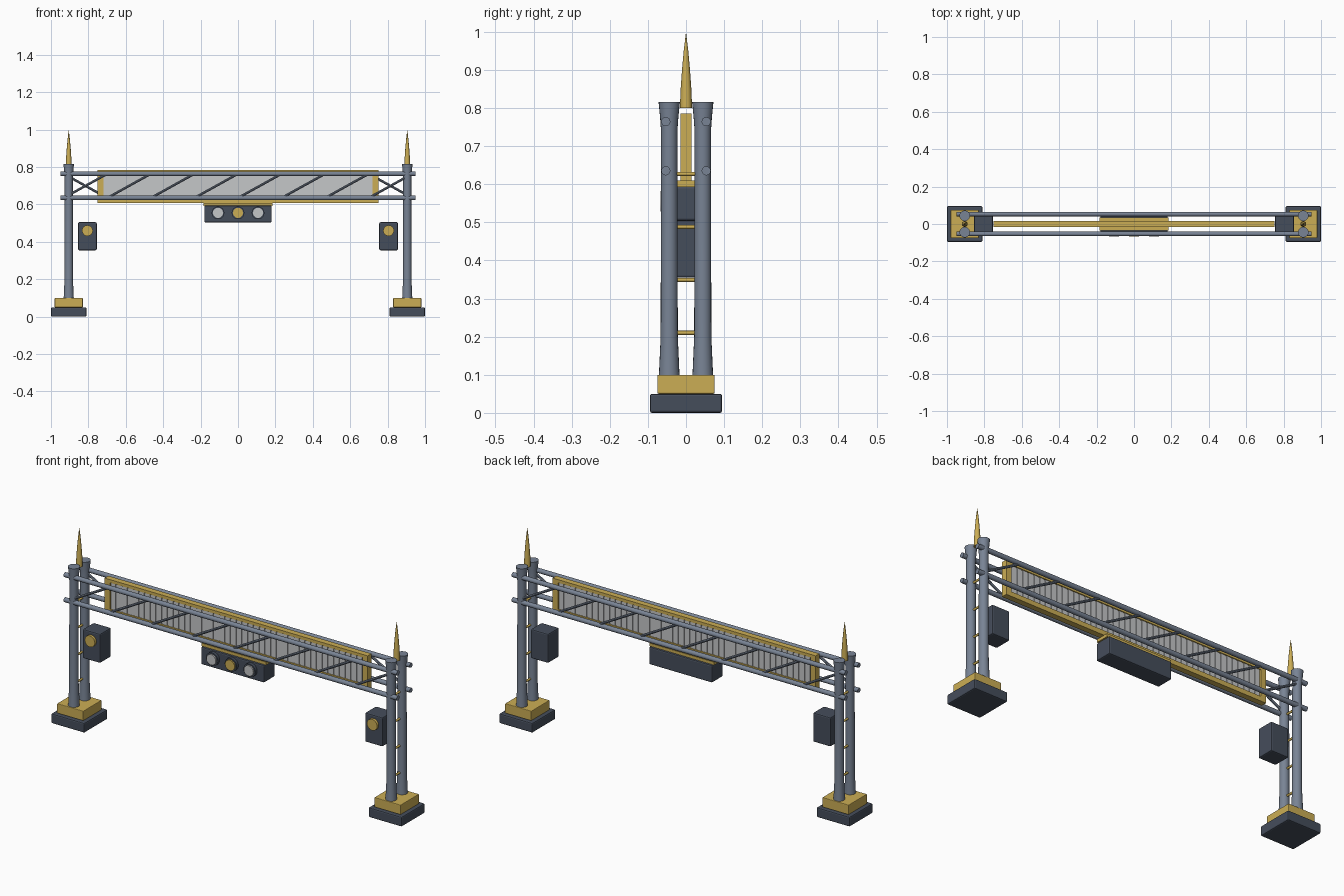
import bpy, bmesh, math
from mathutils import Vector

cube = bpy.data.objects.get("Cube")
if cube:
    bpy.data.objects.remove(cube, do_unlink=True)


def material(name, rgb):
    m = bpy.data.materials.new(name)
    m.use_nodes = True
    m.diffuse_color = (*rgb, 1)
    m.node_tree.nodes["Principled BSDF"].inputs["Base Color"].default_value = (*rgb, 1)
    return m


STEEL = material("blue grey steel", (0.19, 0.23, 0.30))
DARK = material("dark slate", (0.06, 0.075, 0.105))
GOLD = material("gold", (0.60, 0.42, 0.09))
LIGHT = material("light grey", (0.56, 0.57, 0.58))


def finish(name, bm, mat, smooth=False):
    bmesh.ops.recalc_face_normals(bm, faces=bm.faces)
    me = bpy.data.meshes.new(name)
    bm.to_mesh(me)
    bm.free()
    me.materials.append(mat)
    ob = bpy.data.objects.new(name, me)
    bpy.context.collection.objects.link(ob)
    if smooth:
        bpy.ops.object.select_all(action='DESELECT')
        ob.select_set(True)
        bpy.context.view_layer.objects.active = ob
        bpy.ops.object.shade_smooth_by_angle(angle=math.radians(40))
    return ob


def add_box(bm, center, size):
    verts = bmesh.ops.create_cube(bm, size=1)["verts"]
    bmesh.ops.scale(bm, vec=size, verts=verts)
    bmesh.ops.translate(bm, vec=center, verts=verts)


def box(name, center, size, mat, bevel=0.0):
    bm = bmesh.new()
    add_box(bm, center, size)
    if bevel:
        bmesh.ops.bevel(bm, geom=bm.edges[:], offset=bevel, segments=2,
                        profile=0.5, affect='EDGES')
    return finish(name, bm, mat)


def add_rod(bm, a, b, r, sides=12):
    a, b = Vector(a), Vector(b)
    d = b - a
    verts = bmesh.ops.create_cone(bm, cap_ends=True, segments=sides, radius1=r,
                                  radius2=r, depth=d.length)["verts"]
    rot = d.to_track_quat('Z', 'Y').to_matrix()
    bmesh.ops.rotate(bm, cent=(0, 0, 0), matrix=rot, verts=verts)
    bmesh.ops.translate(bm, vec=(a + b) / 2, verts=verts)


def rod(name, a, b, r, mat, sides=16):
    bm = bmesh.new()
    add_rod(bm, a, b, r, sides)
    return finish(name, bm, mat, True)


def lathe(name, x, y, profile, mat, sides=20):
    """Turned part from (radius, height) pairs."""
    bm = bmesh.new()
    rings = []
    for r, z in profile:
        rings.append([bm.verts.new((x + r * math.cos(t), y + r * math.sin(t), z))
                      for t in (math.tau * i / sides for i in range(sides))])
    for lo, hi in zip(rings, rings[1:]):
        for i in range(sides):
            j = (i + 1) % sides
            bm.faces.new((lo[i], lo[j], hi[j], hi[i]))
    bm.faces.new(rings[0])
    bm.faces.new(rings[-1])
    return finish(name, bm, mat, True)


POST_X, POST_Y = 0.905, 0.044
CHORD_Y, CHORD_LOW, CHORD_HIGH = 0.053, 0.635, 0.764
COLUMN = [(0.027, 0.10), (0.0225, 0.20), (0.0215, 0.74), (0.024, 0.775), (0.028, 0.815)]
SPIRE = [(0.016, 0.80), (0.014, 0.85), (0.0105, 0.90), (0.006, 0.95), (0.0005, 0.995)]

# Towers: stepped foot, paired columns, spire, rungs and hanging lamp box
for side, sx in (("right", -1), ("left", 1)):
    x = sx * POST_X
    box(f"{side}_foot", (x, 0, 0.025), (0.19, 0.19, 0.05), DARK, 0.006)
    box(f"{side}_plinth", (x, 0, 0.075), (0.15, 0.15, 0.05), GOLD, 0.003)
    for end, sy in (("front", -1), ("back", 1)):
        lathe(f"{side}_{end}_column", x, sy * POST_Y, COLUMN, STEEL)
    lathe(f"{side}_spire", x, 0, SPIRE, GOLD, 12)
    for i in range(4):
        z = 0.21 + 0.139 * i
        rod(f"{side}_rung_{i + 1}", (x, -0.03, z), (x, 0.03, z), 0.0055, GOLD, 10)
    lx = sx * 0.805
    box(f"{side}_lamp_box", (lx, 0, 0.43), (0.1, 0.09, 0.15), DARK, 0.006)
    rod(f"{side}_lamp", (lx, -0.04, 0.46), (lx, -0.058, 0.46), 0.029, GOLD, 20)

# Truss: chords and diagonals, the back one leaning the other way
for end, sy in (("front", -1), ("back", 1)):
    y = sy * CHORD_Y
    for level, z in (("lower", CHORD_LOW), ("upper", CHORD_HIGH)):
        rod(f"{end}_{level}_chord", (-0.95, y, z), (0.95, y, z), 0.012, STEEL)
    bm = bmesh.new()
    bay = 1.864 / 8
    for i in range(8):
        x0 = -0.932 + i * bay
        ends = (CHORD_LOW, CHORD_HIGH) if sy < 0 else (CHORD_HIGH, CHORD_LOW)
        add_rod(bm, (x0, y, ends[0]), (x0 + bay, y, ends[1]), 0.0065, 8)
    finish(f"{end}_diagonals", bm, STEEL, True)

# Sign: gold frame around a ribbed panel
bm = bmesh.new()
for z, h in ((0.62, 0.024), (0.777, 0.016)):
    add_box(bm, (0, 0, z), (1.5, 0.03, h))
for sx in (-1, 1):
    add_box(bm, (sx * 0.735, 0, 0.697), (0.03, 0.03, 0.15))
finish("sign_frame", bm, GOLD)
box("sign_panel", (0, 0, 0.70), (1.45, 0.014, 0.15), LIGHT)
bm = bmesh.new()
ribs = 44
for i in range(ribs):
    add_box(bm, ((i - (ribs - 1) / 2) * 0.0327, 0, 0.70), (0.024, 0.021, 0.146))
finish("sign_ribs", bm, LIGHT)

# Signal: three lenses in a box under the sign
box("signal_cap", (0, 0, 0.601), (0.37, 0.07, 0.016), GOLD)
box("signal_box", (0, 0, 0.549), (0.36, 0.09, 0.09), DARK, 0.006)
for name, x, mat in (("right", -0.107, LIGHT), ("middle", 0, GOLD), ("left", 0.107, LIGHT)):
    rod(f"{name}_lens_rim", (x, -0.04, 0.555), (x, -0.06, 0.555), 0.034, DARK, 24)
    rod(f"{name}_lens", (x, -0.05, 0.555), (x, -0.067, 0.555), 0.027, mat, 24)
